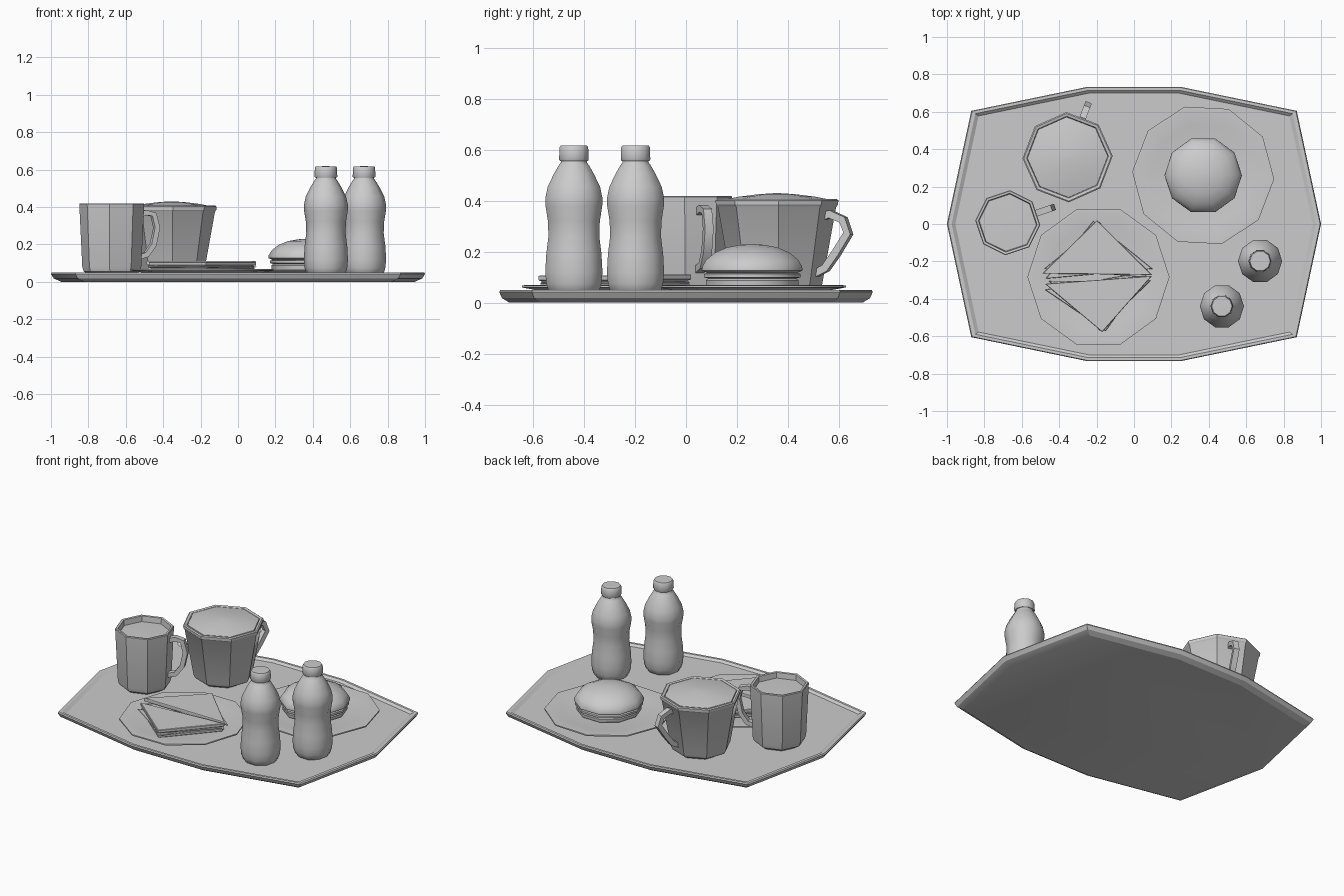
import bpy
import bmesh
from math import cos, sin, pi, radians
from mathutils import Matrix, Vector

default = bpy.data.objects.get("Cube")
if default:
    bpy.data.objects.remove(default, do_unlink=True)

# One plain grey for everything
GREY = 0.6
grey = bpy.data.materials.new("plain_grey")
grey.use_nodes = True
grey.diffuse_color = (GREY, GREY, GREY, 1)
grey.node_tree.nodes["Principled BSDF"].inputs["Base Color"].default_value = (GREY, GREY, GREY, 1)


def finish(name, bm, place=(0, 0, 0), turn=0, smooth=30):
    """Turn a bmesh into a shaded object."""
    bmesh.ops.recalc_face_normals(bm, faces=bm.faces)
    bm.transform(Matrix.Translation(place) @ Matrix.Rotation(radians(turn), 4, 'Z'))
    mesh = bpy.data.meshes.new(name)
    bm.to_mesh(mesh)
    bm.free()
    mesh.materials.append(grey)
    obj = bpy.data.objects.new(name, mesh)
    bpy.context.collection.objects.link(obj)
    bpy.ops.object.select_all(action='DESELECT')
    obj.select_set(True)
    bpy.context.view_layer.objects.active = obj
    bpy.ops.object.shade_smooth_by_angle(angle=radians(smooth))
    return obj


def bridge_rings(bm, rings):
    """Skin a list of vertex rings and cap both ends."""
    for a, b in zip(rings, rings[1:]):
        for i in range(len(a)):
            j = (i + 1) % len(a)
            bm.faces.new((a[i], a[j], b[j], b[i]))
    bm.faces.new(rings[0])
    bm.faces.new(rings[-1])


def loft(name, outline, profile, **kw):
    """Stack scaled copies of an outline along (scale, z) pairs."""
    bm = bmesh.new()
    rings = [[bm.verts.new((x * s, y * s, z)) for x, y in outline] for s, z in profile]
    bridge_rings(bm, rings)
    return finish(name, bm, **kw)


def polygon(sides):
    return [(cos(2 * pi * i / sides), sin(2 * pi * i / sides)) for i in range(sides)]


def handle(name, path, width, thick, **kw):
    """Sweep a rectangle along an (outward, z) path."""
    bm = bmesh.new()
    pts = [Vector(p) for p in path]
    rings = []
    for i, p in enumerate(pts):
        t = (pts[min(i + 1, len(pts) - 1)] - pts[max(i - 1, 0)]).normalized()
        n = Vector((t.y, -t.x)) * thick / 2
        rings.append([bm.verts.new((q.x, w, q.y)) for q, w in
                      ((p + n, width / 2), (p + n, -width / 2),
                       (p - n, -width / 2), (p - n, width / 2))])
    bridge_rings(bm, rings)
    return finish(name, bm, **kw)


# Tray: ten-sided outline with a bevelled rim and a shallow floor
quarter = [(0.25, 0.733), (0.87, 0.605)]
right = [(x, -y) for x, y in quarter] + [(1, 0)] + quarter[::-1]
tray_outline = right + [(-x, -y) for x, y in right]
loft("tray", tray_outline,
     [(0.945, 0), (0.985, 0.018), (1, 0.042), (0.995, 0.05), (0.975, 0.05), (0.955, 0.037)],
     smooth=25)

# Plates
plate_profile = [(0.25, 0.037), (0.38, 0.06), (0.38, 0.068), (0.365, 0.069),
                 (0.28, 0.055), (0.02, 0.055)]
PLATES = {"burger_plate": ((0.37, 0.26, 0), -3), "sandwich_plate": ((-0.19, -0.283, 0), 0)}
for name, (place, turn) in PLATES.items():
    loft(name, polygon(10), plate_profile, place=place, turn=turn, smooth=40)

# Burger: lower bun, filling layers, domed upper bun
burger_at = (0.37, 0.26, 0)
BURGER = {
    "lower_bun": [(0.165, 0.053), (0.19, 0.068), (0.192, 0.088), (0.18, 0.096)],
    "patty": [(0.185, 0.096), (0.2, 0.1), (0.2, 0.113), (0.185, 0.117)],
    "upper_bun": [(0.185, 0.117), (0.207, 0.126), (0.206, 0.142), (0.19, 0.168),
                  (0.155, 0.196), (0.105, 0.217), (0.05, 0.227), (0.01, 0.23)],
}
for name, profile in BURGER.items():
    loft(name, polygon(10), profile, place=burger_at, smooth=50)

# Bottles with screw caps
bottle_profile = [(0.095, 0.038), (0.106, 0.05), (0.114, 0.075), (0.118, 0.12), (0.114, 0.19),
                  (0.105, 0.26), (0.107, 0.32), (0.117, 0.38), (0.118, 0.41), (0.108, 0.455),
                  (0.083, 0.505), (0.062, 0.54), (0.054, 0.55), (0.054, 0.56)]
cap_profile = [(0.058, 0.557), (0.061, 0.562), (0.059, 0.61), (0.054, 0.617), (0.01, 0.618)]
for side, place in (("front", (0.47, -0.44, 0)), ("back", (0.674, -0.198, 0))):
    loft(side + "_bottle", polygon(10), bottle_profile, place=place, smooth=60)
    loft(side + "_bottle_cap", polygon(10), cap_profile, place=place, smooth=45)

# Tall mug with its drink
mug = dict(place=(-0.675, 0.007, 0), turn=18.5)
octagon = [(cos(a), sin(a)) for a in (pi / 8 + i * pi / 4 for i in range(8))]
loft("mug", octagon,
     [(0.125, 0.038), (0.15, 0.055), (0.158, 0.08), (0.174, 0.415), (0.17, 0.419),
      (0.157, 0.417), (0.152, 0.37)], **mug)
loft("mug_drink", octagon, [(0.153, 0.368), (0.153, 0.382), (0.02, 0.385)], **mug)
handle("mug_handle", [(0.145, 0.355), (0.19, 0.37), (0.235, 0.36), (0.253, 0.29),
                      (0.234, 0.2), (0.195, 0.145), (0.14, 0.13)], 0.035, 0.028, **mug)

# Wide cup with a foam top
cup = dict(place=(-0.355, 0.357, 0), turn=69)
loft("wide_cup", octagon,
     [(0.14, 0.038), (0.168, 0.055), (0.178, 0.075), (0.232, 0.375), (0.24, 0.385),
      (0.241, 0.402), (0.234, 0.407), (0.219, 0.403), (0.21, 0.38)], **cup)
loft("cup_foam", octagon, [(0.216, 0.385), (0.215, 0.403), (0.15, 0.416), (0.07, 0.426),
                           (0.01, 0.43)], **cup)
handle("cup_handle", [(0.185, 0.335), (0.225, 0.348), (0.28, 0.325), (0.3, 0.272),
                      (0.25, 0.195), (0.205, 0.135), (0.16, 0.115)], 0.035, 0.03, **cup)

# Sandwich: two triangular halves of bread, lettuce and cheese
HALVES = {
    "back": ([(-0.198, 0.02), (-0.49, -0.265), (0.096, -0.272)], 0.004),
    "front": ([(-0.476, -0.32), (-0.17, -0.578), (0.096, -0.278)], 0),
}
LAYERS = {"lower_bread": (0.055, 0.073, 0.97, 0), "lettuce": (0.073, 0.079, 0.98, 6),
          "cheese": (0.079, 0.086, 0.95, -4), "upper_bread": (0.086, 0.107, 1, 0)}
for side, (corners, lift) in HALVES.items():
    cx, cy = (sum(c) / 3 for c in zip(*corners))
    triangle = [(x - cx, y - cy) for x, y in corners]
    for layer, (low, high, size, turn) in LAYERS.items():
        loft(side + "_" + layer, triangle,
             [(size * 0.98, low), (size, low + 0.003), (size, high - 0.003), (size * 0.98, high)],
             place=(cx, cy, lift), turn=turn)
